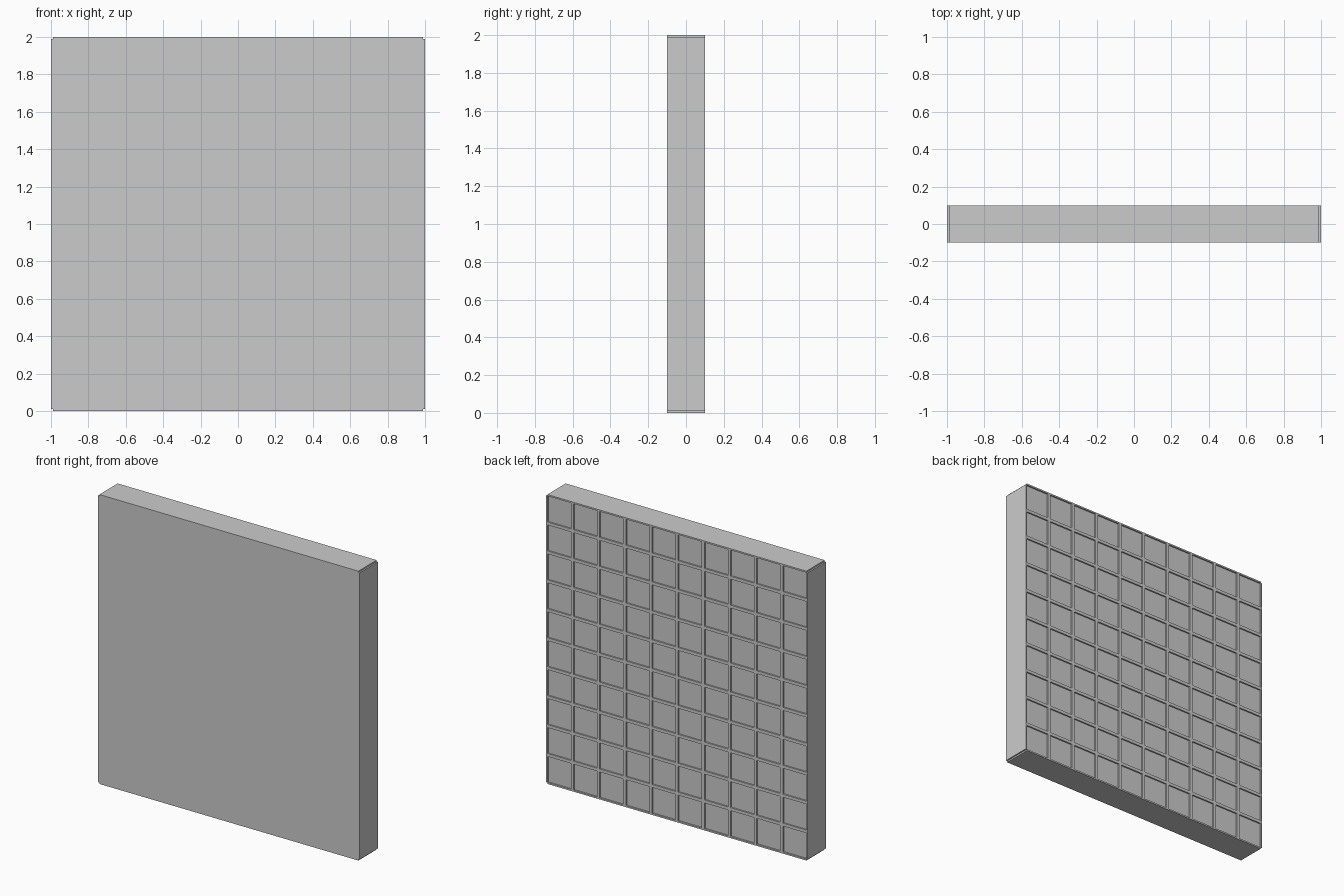
import bpy, bmesh
from mathutils import Matrix

if "Cube" in bpy.data.objects:
    bpy.data.objects.remove(bpy.data.objects["Cube"])

N, SIZE, HALF_T = 10, 2.0, 0.1
GAP, DEPTH = 0.01, 0.01
PITCH = SIZE / N


def make_object(name, bm):
    bmesh.ops.recalc_face_normals(bm, faces=bm.faces)
    mesh = bpy.data.meshes.new(name)
    bm.to_mesh(mesh)
    bm.free()
    obj = bpy.data.objects.new(name, mesh)
    bpy.context.collection.objects.link(obj)
    return obj


# Square slab with a tiny step cut along each of its four corners
bm = bmesh.new()
profile = []
for sx, sz in ((1, 1), (-1, 1), (-1, -1), (1, -1)):
    step = [(sx, sz * (1 - GAP)), (sx * (1 - GAP), sz * (1 - GAP)), (sx * (1 - GAP), sz)]
    profile += step if sx * sz > 0 else step[::-1]
face = bm.faces.new([bm.verts.new((x, -HALF_T, z + 1)) for x, z in profile])
ext = bmesh.ops.extrude_face_region(bm, geom=[face])
bmesh.ops.translate(bm, vec=(0, 2 * HALF_T, 0),
                    verts=[v for v in ext["geom"] if isinstance(v, bmesh.types.BMVert)])
wall_panel = make_object("wall_panel", bm)

# Grid of shallow pockets in the back, leaving thin ribs between them
bm = bmesh.new()
cell = PITCH - 2 * GAP - 0.001
for i in range(N):
    for k in range(N):
        place = Matrix.Translation((-1 + (i + 0.5) * PITCH, HALF_T, (k + 0.5) * PITCH))
        bmesh.ops.create_cube(bm, size=1, matrix=place @ Matrix.Diagonal((cell, 2 * DEPTH, cell, 1)))
cutter = make_object("pocket_cutter", bm)
cutter.hide_render = True

cut = wall_panel.modifiers.new("pockets", 'BOOLEAN')
cut.operation = 'DIFFERENCE'
cut.solver = 'EXACT'
cut.object = cutter
bpy.context.view_layer.objects.active = wall_panel
wall_panel.select_set(True)
bpy.ops.object.modifier_apply(modifier=cut.name)
bpy.data.objects.remove(cutter)
